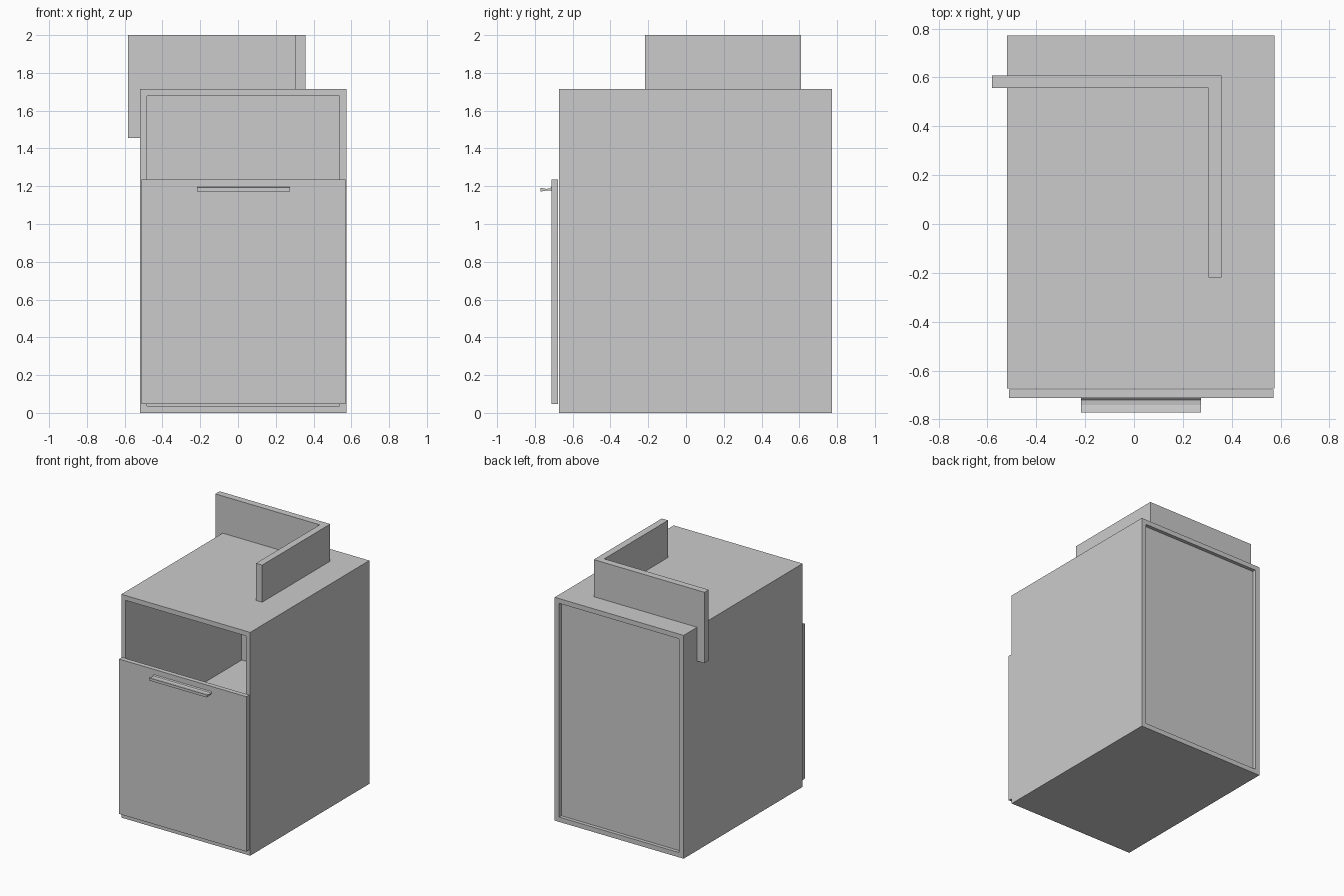
import bpy
import bmesh

cube = bpy.data.objects.get("Cube")
if cube:
    bpy.data.objects.remove(cube, do_unlink=True)

# Single plain grey finish
grey = bpy.data.materials.new("plain grey")
grey.use_nodes = True
colour = (0.6, 0.6, 0.6, 1)
grey.diffuse_color = colour
grey.node_tree.nodes["Principled BSDF"].inputs["Base Color"].default_value = colour


def finish(name, bm):
    """Turn a bmesh into a named object with the grey finish."""
    bmesh.ops.recalc_face_normals(bm, faces=bm.faces)
    mesh = bpy.data.meshes.new(name)
    bm.to_mesh(mesh)
    bm.free()
    mesh.materials.append(grey)
    obj = bpy.data.objects.new(name, mesh)
    bpy.context.collection.objects.link(obj)
    return obj


def board(name, x, y, z):
    """Box given by its (min, max) range on each axis."""
    bm = bmesh.new()
    bmesh.ops.create_cube(bm, size=1)
    for v in bm.verts:
        v.co = [r[0] if c < 0 else r[1] for c, r in zip(v.co, (x, y, z))]
    return finish(name, bm)


def extrude_x(name, profile, x):
    """Extrude a (y, z) outline along x."""
    bm = bmesh.new()
    face = bm.faces.new([bm.verts.new((x[0], y, z)) for y, z in profile])
    new = bmesh.ops.extrude_face_region(bm, geom=[face])["geom"]
    moved = [g for g in new if isinstance(g, bmesh.types.BMVert)]
    bmesh.ops.translate(bm, verts=moved, vec=(x[1] - x[0], 0, 0))
    return finish(name, bm)


# Cabinet dimensions
LEFT, RIGHT = -0.52, 0.575
FRONT, BACK = -0.673, 0.772
TOP, T = 1.715, 0.037
wide, deep = (LEFT, RIGHT), (FRONT, BACK)
inner = (LEFT + T, RIGHT - T)

# Carcass
board("bottom_panel", wide, deep, (0, T))
board("top_panel", wide, deep, (TOP - T, TOP))
board("right_side_panel", (LEFT, LEFT + T), deep, (T, TOP - T))
board("left_side_panel", (RIGHT - T, RIGHT), deep, (T, TOP - T))
board("back_panel", inner, (0.735, 0.745), (T, TOP - T))
board("shelf", inner, (FRONT, 0.735), (0.645, 0.682))

# Door with a waisted pull bar
board("door", (-0.512, 0.57), (-0.713, -0.677), (0.046, 1.235))
pull_outline = [(-0.713, 1.175), (-0.713, 1.195), (-0.72, 1.188),
                (-0.74, 1.186), (-0.755, 1.189), (-0.771, 1.192),
                (-0.771, 1.172), (-0.755, 1.174), (-0.74, 1.178),
                (-0.72, 1.178)]
extrude_x("door_handle", pull_outline, (-0.217, 0.275))

# Upstand on the top, with a leg hanging past the side
board("back_upstand", (LEFT, 0.305), (0.556, 0.608), (TOP, 2))
board("side_upstand", (0.305, 0.358), (-0.218, 0.608), (TOP, 2))
board("hanging_leg", (-0.582, LEFT), (0.556, 0.608), (1.455, 2))
